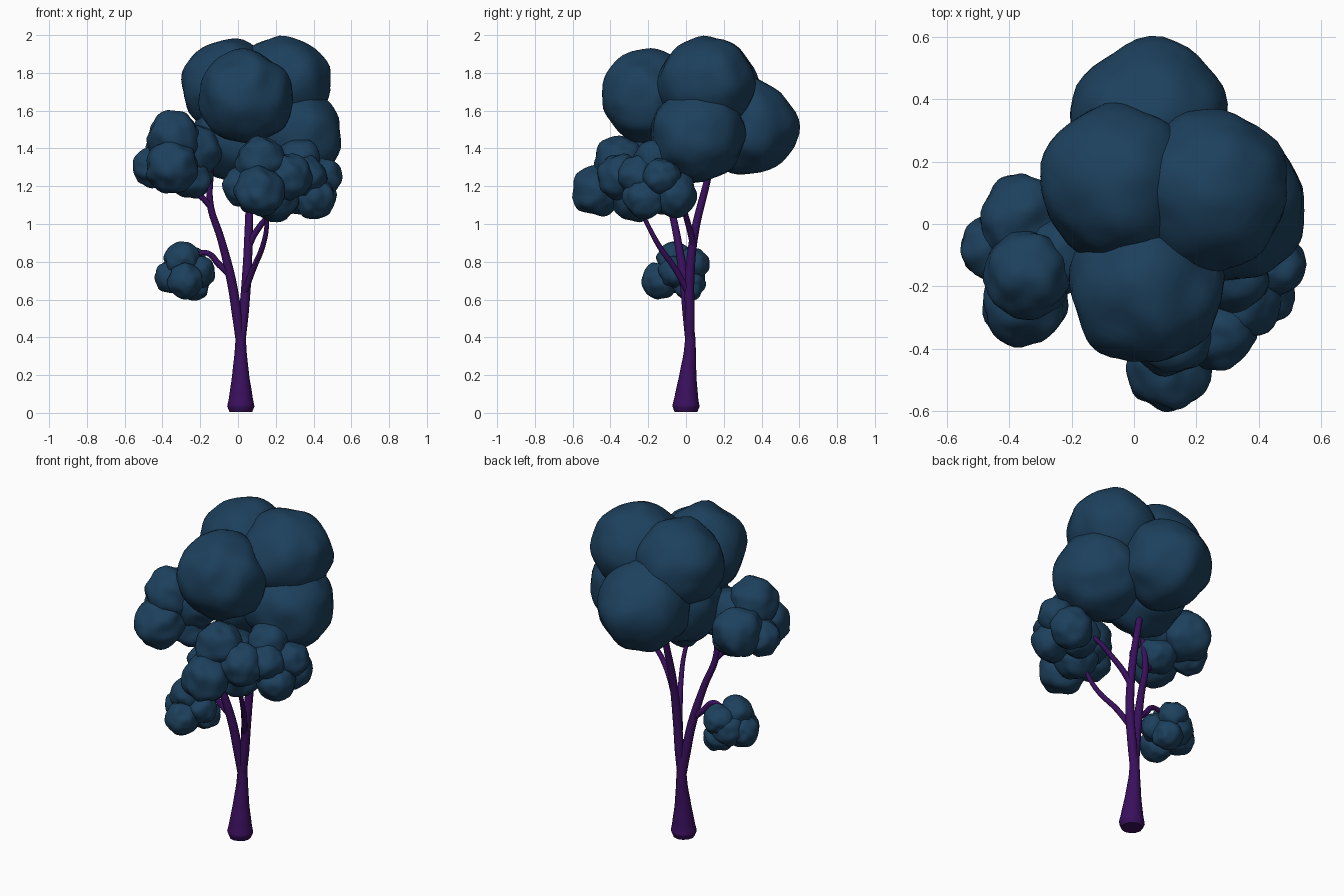
import bpy, bmesh, random
from mathutils import Vector, noise

random.seed(4)


def material(name, color):
    m = bpy.data.materials.new(name)
    m.diffuse_color = (*color, 1)
    return m


LEAF = material("leaf_blue", (0.012, 0.052, 0.11))
BARK = material("bark_purple", (0.042, 0.005, 0.11))


def foliage(name, blobs, bump):
    """One clump of lumpy spheres; each blob is (x, y, z, radius)."""
    bm = bmesh.new()
    for x, y, z, r in blobs:
        seed = Vector([random.uniform(-50, 50) for _ in range(3)])
        made = bmesh.ops.create_icosphere(bm, subdivisions=4, radius=1)
        for v in made["verts"]:
            d = v.co.normalized()
            lump = 1 + bump * noise.noise(d * 1.7 + seed) + 0.2 * bump * noise.noise(d * 3.5 + seed)
            v.co = Vector((x, y, z)) + d * r * lump
    for f in bm.faces:
        f.smooth = True
    me = bpy.data.meshes.new(name)
    bm.to_mesh(me)
    bm.free()
    me.materials.append(LEAF)
    bpy.context.collection.objects.link(bpy.data.objects.new(name, me))


def limb(name, pts):
    """Tapered round tube through points (x, y, z, radius)."""
    cu = bpy.data.curves.new(name, "CURVE")
    cu.dimensions = "3D"
    cu.bevel_depth = 1
    cu.bevel_resolution = 4
    cu.resolution_u = 6
    cu.use_fill_caps = True
    sp = cu.splines.new("BEZIER")
    sp.bezier_points.add(len(pts) - 1)
    for p, (x, y, z, r) in zip(sp.bezier_points, pts):
        p.co = (x, y, z)
        p.radius = r
        p.handle_left_type = p.handle_right_type = "AUTO"
    cu.materials.append(BARK)
    bpy.context.collection.objects.link(bpy.data.objects.new(name, cu))


# Main crown
foliage("crown", [
    (0.04, -0.205, 1.675, 0.245),
    (-0.05, 0.13, 1.73, 0.25),
    (0.245, 0.11, 1.74, 0.255),
    (0.30, 0.06, 1.47, 0.248),
    (0.05, 0.325, 1.52, 0.258),
    (-0.01, 0.08, 1.46, 0.23),
], 0.10)

# Left clump
foliage("left_clump", [
    (-0.34, -0.16, 1.455, 0.14),
    (-0.35, -0.25, 1.30, 0.14),
    (-0.45, -0.08, 1.30, 0.105),
    (-0.36, 0.015, 1.35, 0.142),
    (-0.22, -0.09, 1.39, 0.135),
    (-0.25, -0.10, 1.25, 0.115),
], 0.14)

# Front clump, right of centre
foliage("front_clump", [
    (0.12, -0.36, 1.335, 0.128),
    (0.115, -0.47, 1.175, 0.132),
    (0.025, -0.33, 1.20, 0.105),
    (0.27, -0.345, 1.25, 0.122),
    (0.20, -0.27, 1.135, 0.12),
    (0.13, -0.23, 1.25, 0.13),
], 0.14)

# Right clump
foliage("right_clump", [
    (0.325, -0.16, 1.33, 0.12),
    (0.45, -0.13, 1.25, 0.10),
    (0.41, -0.22, 1.135, 0.108),
    (0.40, -0.06, 1.155, 0.118),
    (0.30, -0.12, 1.17, 0.12),
    (0.36, -0.25, 1.25, 0.11),
], 0.14)

# Low left clump
foliage("low_clump", [
    (-0.295, -0.06, 0.81, 0.095),
    (-0.355, -0.04, 0.72, 0.088),
    (-0.28, -0.14, 0.70, 0.093),
    (-0.23, 0.015, 0.68, 0.084),
    (-0.25, 0.035, 0.79, 0.087),
    (-0.205, -0.06, 0.745, 0.083),
    (-0.30, 0.01, 0.74, 0.092),
], 0.14)

# Trunk
limb("trunk", [
    (0.015, 0, 0.004, 0.06), (0.015, 0, 0.035, 0.072), (0.015, 0.002, 0.08, 0.063),
    (0.014, 0.01, 0.20, 0.045), (0.014, 0.02, 0.32, 0.032),
    (0.014, 0.022, 0.40, 0.027), (0.01, 0.018, 0.50, 0.018)])

# Two main stems
limb("left_stem", [
    (0.012, 0.02, 0.38, 0.024), (-0.006, 0.008, 0.52, 0.026),
    (-0.035, -0.01, 0.70, 0.025), (-0.09, -0.045, 0.92, 0.02),
    (-0.148, -0.08, 1.11, 0.018), (-0.14, -0.09, 1.30, 0.014)])
limb("right_stem", [
    (0.016, 0.02, 0.38, 0.024), (0.03, 0.02, 0.52, 0.026),
    (0.046, 0.02, 0.72, 0.025), (0.056, 0.045, 0.95, 0.022),
    (0.062, 0.115, 1.24, 0.018), (0.06, 0.15, 1.40, 0.015)])

# Side branches
limb("left_twig", [
    (-0.145, -0.08, 1.09, 0.016), (-0.19, -0.10, 1.14, 0.016), (-0.28, -0.12, 1.20, 0.012)])
limb("low_branch", [
    (-0.04, -0.015, 0.73, 0.018), (-0.10, -0.02, 0.785, 0.017),
    (-0.16, -0.03, 0.845, 0.015), (-0.21, -0.03, 0.84, 0.012), (-0.26, -0.04, 0.78, 0.01)])
limb("front_branch", [
    (0.035, 0.01, 0.64, 0.017), (0.08, -0.055, 0.76, 0.016),
    (0.13, -0.14, 0.88, 0.014), (0.152, -0.20, 0.99, 0.012), (0.145, -0.26, 1.12, 0.01)])
limb("right_branch", [
    (0.055, 0.04, 0.88, 0.018), (0.09, 0.025, 0.95, 0.017),
    (0.16, 0.0, 1.04, 0.015), (0.25, -0.02, 1.12, 0.013), (0.33, -0.06, 1.18, 0.01)])
